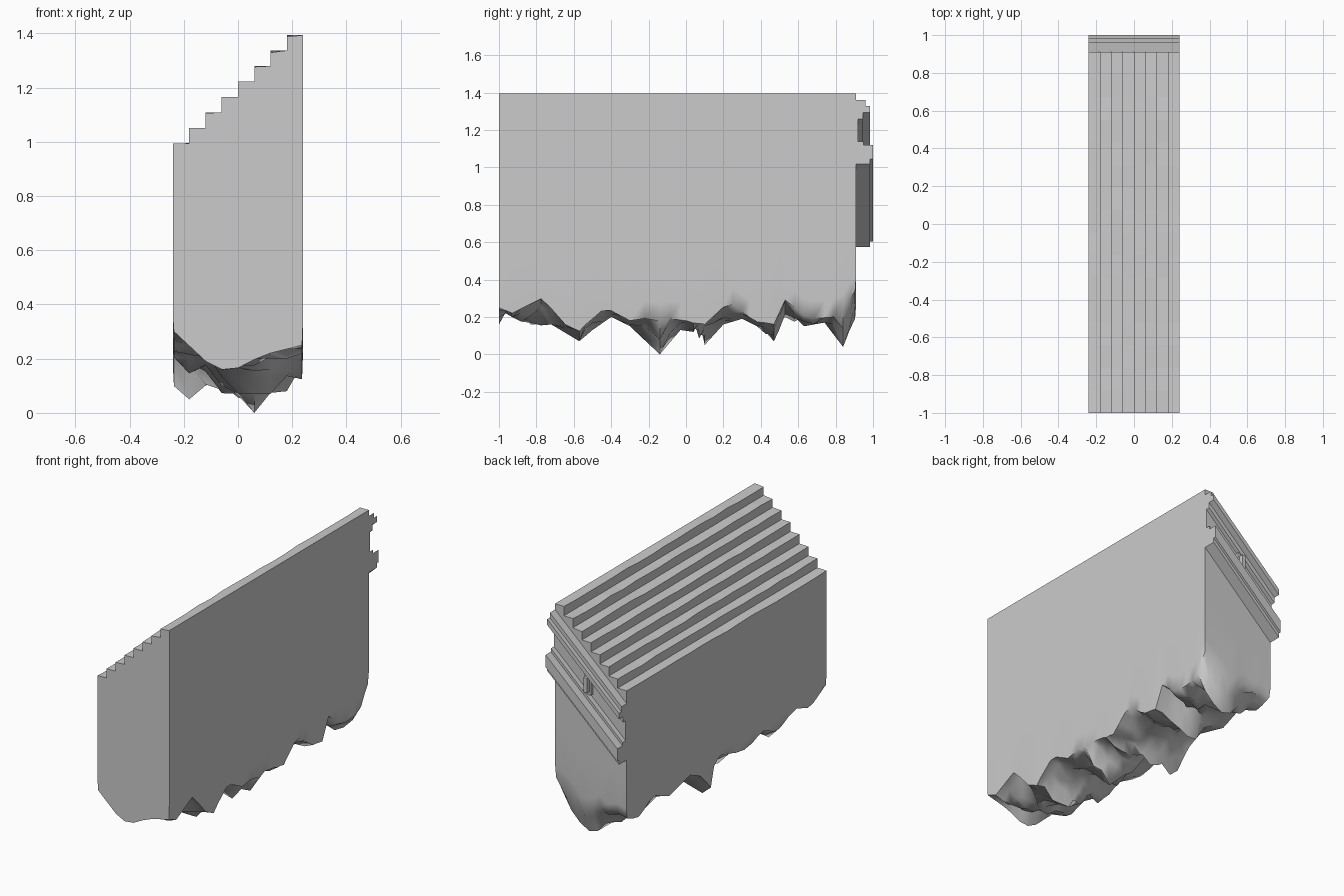
import bpy, bmesh, math, random

if "Cube" in bpy.data.objects:
    bpy.data.objects.remove(bpy.data.objects["Cube"])
random.seed(4)

X0, Y0, Y1 = 0.24, -1.0, 0.91


def slope(x):
    return 1.148 + 0.92 * x


def lerp(knots, t):
    for (a, p), (b, q) in zip(knots, knots[1:]):
        if t <= b:
            return p + (q - p) * (t - a) / (b - a)
    return knots[-1][1]


def finish(name, bm, angle):
    bmesh.ops.recalc_face_normals(bm, faces=bm.faces)
    me = bpy.data.meshes.new(name)
    bm.to_mesh(me)
    bm.free()
    ob = bpy.data.objects.new(name, me)
    bpy.context.collection.objects.link(ob)
    if angle:
        bpy.ops.object.select_all(action='DESELECT')
        ob.select_set(True)
        bpy.context.view_layer.objects.active = ob
        bpy.ops.object.shade_smooth_by_angle(angle=math.radians(angle))
    return ob


def loft(name, sections, angle=0):
    """Join matching closed loops and cap both ends."""
    bm = bmesh.new()
    rings = [[bm.verts.new(p) for p in s] for s in sections]
    n = len(rings[0])
    for a, b in zip(rings, rings[1:]):
        for i in range(n):
            j = (i + 1) % n
            bm.faces.new((a[i], a[j], b[j], b[i]))
    bm.faces.new(rings[0])
    bm.faces.new(rings[-1])
    return finish(name, bm, angle)


# Staircase: zigzag profile with slightly worn noses along its length
sections = []
rows = 16
for r in range(rows + 1):
    y = Y0 + (Y1 - Y0) * r / rows
    loop = [(X0, y, slope(X0)), (-X0, y, slope(-X0))]
    for k in range(8):
        x = -X0 + 0.06 * k
        top = 0.995 + 0.057 * k
        loop.append((x, y, top - random.uniform(0, 0.008)))
        loop.append((x + 0.06, y, top))
    sections.append(loop)
loft("stair_steps", sections)

# Broken rock body: lowest points, side rims and front rim of the underside
deep = [(-1, .24), (-.93, .2), (-.83, .15), (-.72, .16), (-.57, .07), (-.5, .13),
        (-.4, .2), (-.3, .15), (-.14, 0), (-.03, .13), (.04, .12), (.1, .05),
        (.2, .16), (.3, .19), (.38, .15), (.47, .07), (.53, .2), (.63, .15),
        (.74, .17), (.84, .04), (.91, .19)]
right = [(-1, .25), (-.93, .22), (-.75, .31), (-.68, .18), (-.57, .13), (-.43, .25),
         (-.3, .18), (-.16, .2), (0, .18), (.1, .16), (.23, .28), (.35, .2), (.47, .16),
         (.53, .29), (.66, .19), (.8, .2), (.91, .34)]
left = [(-1, .30), (-.85, .22), (-.7, .27), (-.55, .2), (-.4, .25), (-.2, .2),
        (0, .26), (.15, .19), (.3, .25), (.5, .2), (.65, .26), (.8, .18), (.91, .22)]
front = [(-.24, .30), (-.12, .19), (-.05, .155), (.02, .17), (.08, .21), (.24, .25)]
peak_x = [0, .03, -.03, .06, .06, -.06, 0, -.06, .06, 0, .06, -.18,
          -.06, .06, .12, 0, -.06, .06, -.06, .06, .02]

knots = [d[0] for d in deep]
ys = []
for a, b in zip(knots, knots[1:]):
    ys += [a, (a + b) / 2]
ys.append(knots[-1])
xs = [-X0 + 0.06 * i for i in range(9)]
peaks = list(zip(knots, peak_x))


def under(x, y):
    if y == Y0:
        return lerp(front, x)
    t = (x + X0) / (2 * X0)
    rim = lerp(left, y) * (1 - t) + lerp(right, y) * t
    low, px = lerp(deep, y), lerp(peaks, y)
    w = max(0, 1 - abs(x - px) / 0.2)
    z = rim + (low - rim) * w
    if 0.05 < w < 0.9 and abs(x) < X0 - 0.01:
        z = max(low, z + random.uniform(-0.045, 0.03))
    return z


bm = bmesh.new()
grid = [[bm.verts.new((x, y, under(x, y))) for x in xs] for y in ys]
nx, ny = len(xs) - 1, len(ys) - 1
for j in range(ny):
    for i in range(nx):
        bm.faces.new((grid[j][i], grid[j][i + 1], grid[j + 1][i + 1], grid[j + 1][i]))
border = (grid[0][:] + [grid[j][nx] for j in range(1, ny + 1)]
          + [grid[ny][i] for i in range(nx - 1, -1, -1)]
          + [grid[j][0] for j in range(ny - 1, 0, -1)])
# walls rise from the rim to the sloping top
rings = [border]
for f in (0.08, 0.35, 1.0):
    ring = []
    for v in border:
        x, y, z = v.co
        ring.append(bm.verts.new((x, y, z + (slope(x) - z) * f)))
    rings.append(ring)
n = len(border)
for a, b in zip(rings, rings[1:]):
    for i in range(n):
        j = (i + 1) % n
        bm.faces.new((a[i], a[j], b[j], b[i]))
# the rim tucks in a little so the rock rounds under
for v in border:
    v.co.x *= 0.985
    if v.co.y > 0.9:
        v.co.y -= 0.006
finish("broken_rock_body", bm, 62)

# Raking trim on the back: profiles as (y, height below the slope line)
B = Y1 - 0.01


def raking(name, profile):
    loft(name, [[(x, y, slope(x) + d) for y, d in profile] for x in (-X0, X0)])


raking("upper_moulding", [(B, -.01), (.96, -.01), (.96, -.04), (.985, -.04),
                          (.985, -.075), (.945, -.075), (.945, -.11), (B, -.11)])
raking("trim_panel", [(B, -.1), (.92, -.1), (.92, -.25), (B, -.25)])
raking("lower_moulding", [(B, -.23), (.95, -.23), (.95, -.25), (1.0, -.25),
                          (1.0, -.325), (.985, -.325), (.985, -.352), (B, -.352)])


# Small bracket in the middle of the panel
def box(name, x, y0, y1, z0, z1, w):
    loft(name, [[(x - w, y0, z), (x + w, y0, z), (x + w, y1, z), (x - w, y1, z)]
                for z in (z0, z1)])


box("bracket_plate", 0, B, .94, .92, 1.05, .022)
box("bracket_block", 0, B, .965, .94, 1.03, .012)
